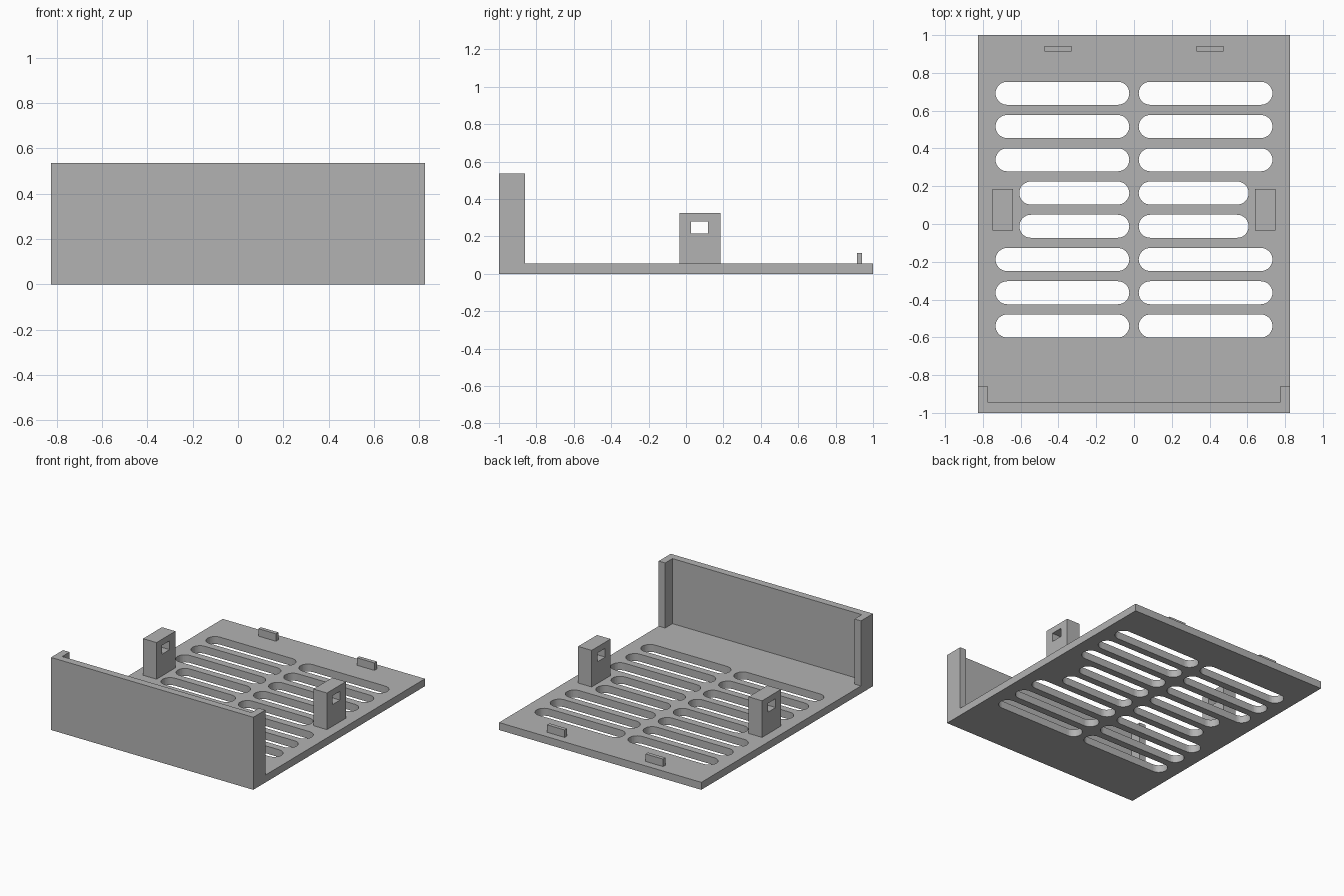
import bpy, bmesh, math

if "Cube" in bpy.data.objects:
    bpy.data.objects.remove(bpy.data.objects["Cube"])

grey = bpy.data.materials.new("plain grey")
grey.diffuse_color = (0.45, 0.45, 0.45, 1)
grey.use_nodes = True
grey.node_tree.nodes["Principled BSDF"].inputs["Base Color"].default_value = grey.diffuse_color

W, T, H = 0.825, 0.055, 0.535      # half width, plate thickness, wall height


def prism(name, outline, z0, z1, axis="z"):
    """Extrude a closed outline along z, or along x for (y, z) outlines."""
    bm = bmesh.new()
    place = (lambda a, b: (a, b, z0)) if axis == "z" else (lambda a, b: (z0, a, b))
    face = bm.faces.new([bm.verts.new(place(a, b)) for a, b in outline])
    ext = bmesh.ops.extrude_face_region(bm, geom=[face])
    shift = (0, 0, z1 - z0) if axis == "z" else (z1 - z0, 0, 0)
    moved = [g for g in ext["geom"] if isinstance(g, bmesh.types.BMVert)]
    bmesh.ops.translate(bm, verts=moved, vec=shift)
    bmesh.ops.recalc_face_normals(bm, faces=bm.faces)
    mesh = bpy.data.meshes.new(name)
    bm.to_mesh(mesh)
    bm.free()
    mesh.materials.append(grey)
    obj = bpy.data.objects.new(name, mesh)
    bpy.context.collection.objects.link(obj)
    return obj


def rect(a0, a1, b0, b1):
    return [(a0, b0), (a1, b0), (a1, b1), (a0, b1)]


def slot(x0, x1, y, r, n=16):
    """Rounded-end slot outline."""
    pts = []
    for cx, start in ((x1 - r, -math.pi / 2), (x0 + r, math.pi / 2)):
        for i in range(n + 1):
            a = start + math.pi * i / n
            pts.append((cx + r * math.cos(a), y + r * math.sin(a)))
    return pts


def cut(obj, cutters):
    """Subtract each cutter, then bake the result and drop the cutters."""
    for c in cutters:
        c.hide_render = True
        mod = obj.modifiers.new("cut", "BOOLEAN")
        mod.operation, mod.solver, mod.object = "DIFFERENCE", "EXACT", c
    deps = bpy.context.evaluated_depsgraph_get()
    mesh = bpy.data.meshes.new_from_object(obj.evaluated_get(deps))
    obj.modifiers.clear()
    obj.data = mesh
    for c in cutters:
        bpy.data.objects.remove(c)


# Vented base plate: eight rows of paired slots, middle two rows shorter
plate = prism("base_plate", rect(-W, W, -1, 1), 0, T)
slots = []
for row in range(8):
    y = 0.692 - 0.176 * row
    end = 0.607 if row in (3, 4) else 0.733
    for x0, x1 in ((0.025, end), (-end, -0.025)):
        slots.append(prism("slot_cutter", slot(x0, x1, y, 0.061), -0.1, 0.2))
cut(plate, slots)

# Front wall with short returns at both ends
prism("front_wall", [(-W, -1), (W, -1), (W, -0.86), (0.772, -0.86),
                     (0.772, -0.945), (-0.772, -0.945), (-0.772, -0.86),
                     (-W, -0.86)], T, H)

for side, label in ((-1, "left"), (1, "right")):
    # Side post with a rectangular hole running across it
    x0, x1 = sorted((side * 0.64, side * 0.75))
    post = prism(label + "_post", rect(x0, x1, -0.035, 0.185), T, 0.325)
    hole = prism("hole_cutter", rect(0.027, 0.117, 0.215, 0.28),
                 x0 - 0.1, x1 + 0.1, "x")
    cut(post, [hole])
    # Small locating tab at the rear edge
    x0, x1 = sorted((side * 0.33, side * 0.473))
    prism(label + "_rear_tab", rect(x0, x1, 0.914, 0.942), T, 0.11)
